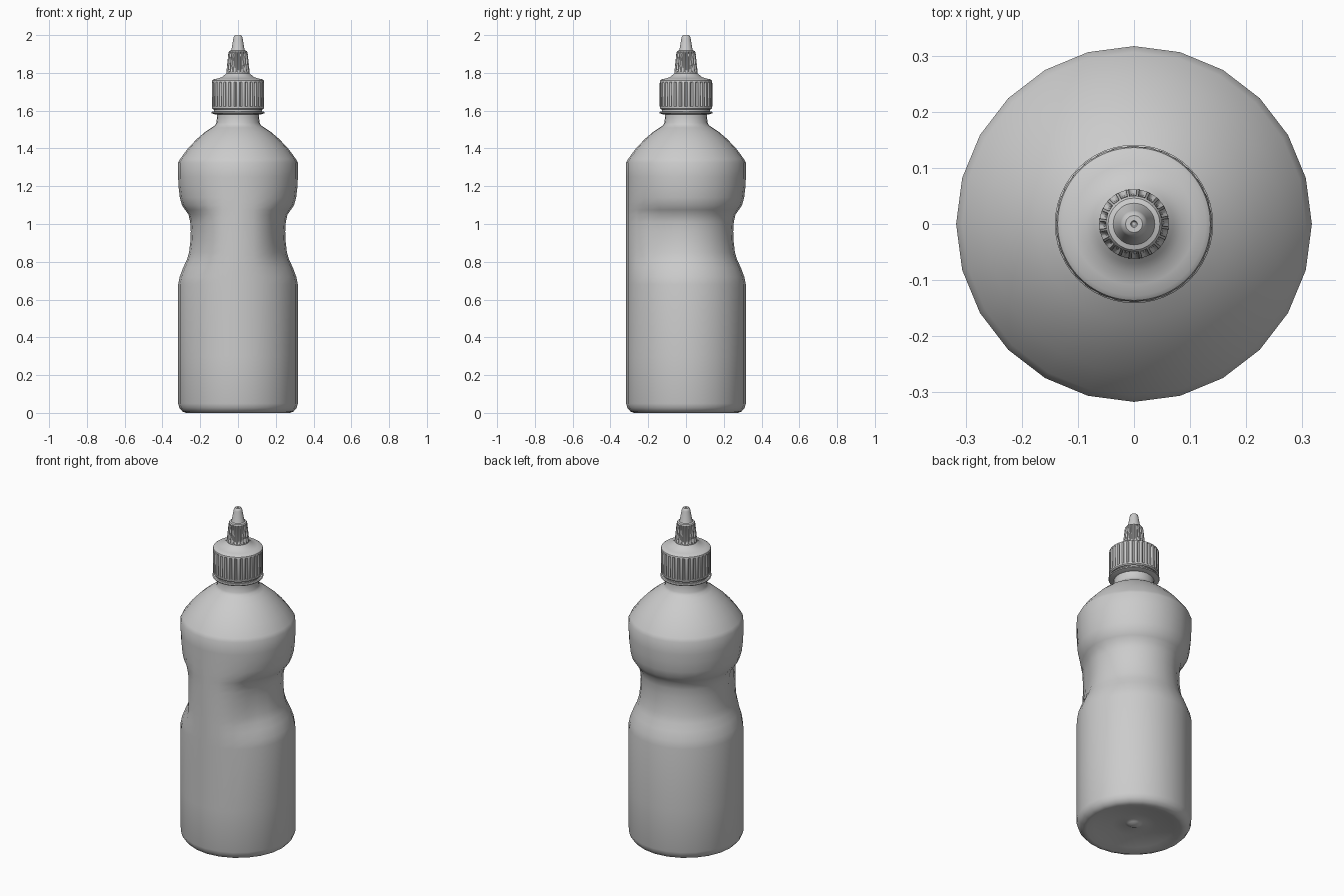
import bpy, bmesh, math


def lathe(name, profile, segs, shape=None, sharp=35):
    """Revolve (r, z) points round z; shape(r, z, i, angle) may change the radius."""
    bm = bmesh.new()
    rings = []
    for r, z in profile:
        if r == 0:
            rings.append([bm.verts.new((0, 0, z))] * segs)
            continue
        ring = []
        for i in range(segs):
            a = 2 * math.pi * i / segs
            q = shape(r, z, i, a) if shape else r
            ring.append(bm.verts.new((q * math.cos(a), q * math.sin(a), z)))
        rings.append(ring)
    for lo, hi in zip(rings, rings[1:]):
        for i in range(segs):
            j = (i + 1) % segs
            face = list(dict.fromkeys((lo[i], lo[j], hi[j], hi[i])))
            bm.faces.new(face)
    bmesh.ops.recalc_face_normals(bm, faces=bm.faces)
    mesh = bpy.data.meshes.new(name)
    bm.to_mesh(mesh)
    bm.free()
    ob = bpy.data.objects.new(name, mesh)
    bpy.context.collection.objects.link(ob)
    bpy.ops.object.select_all(action='DESELECT')
    ob.select_set(True)
    bpy.context.view_layer.objects.active = ob
    bpy.ops.object.shade_smooth_by_angle(angle=math.radians(sharp))
    return ob


# Bottle body: round waist at the sides and back, straight panel at the front
FULL = 0.317


def grip(r, z, i, a):
    if not 0.68 < z < 1.3:
        return r
    off = abs(math.degrees(math.atan2(math.cos(a), -math.sin(a))))
    t = min(1, max(0, (off - 15) / 45))
    return FULL + (r - FULL) * t * t * (3 - 2 * t)


body = [(0, 0.022), (0.02, 0.022), (0.035, 0.03), (0.05, 0.037), (0.12, 0.03),
        (0.22, 0.012), (0.26, 0.001), (0.275, 0), (0.295, 0.008), (0.31, 0.026),
        (FULL, 0.05), (FULL, 0.3), (FULL, 0.68), (0.309, 0.72), (0.29, 0.77),
        (0.271, 0.81), (0.259, 0.85), (0.252, 0.91), (0.25, 0.96), (0.253, 1.01),
        (0.262, 1.05), (0.28, 1.075), (0.297, 1.1), (0.308, 1.14), (0.315, 1.2),
        (FULL, 1.25), (FULL, 1.325), (0.306, 1.345), (0.265, 1.4), (0.22, 1.448),
        (0.175, 1.487), (0.14, 1.51), (0.122, 1.522), (0.115, 1.535), (0.111, 1.565),
        (0.11, 1.65), (0, 1.65)]
lathe("bottle_body", body, 24, grip)

# Thin neck flange and the retaining band below the cap
lathe("neck_flange", [(0.105, 1.578), (0.12, 1.58), (0.139, 1.586), (0.141, 1.592),
                      (0.136, 1.596), (0.105, 1.596)], 48)
lathe("retaining_band", [(0.105, 1.592), (0.127, 1.592), (0.127, 1.618)], 48)


# Screw cap with vertical grooves
def cap_grooves(r, z, i, a):
    return r - 0.007 if 1.622 < z < 1.75 and i % 4 == 0 else r


cap = [(0.105, 1.606), (0.132, 1.606), (0.138, 1.612), (0.138, 1.621), (0.139, 1.623),
       (0.139, 1.745), (0.138, 1.752), (0.136, 1.76), (0.128, 1.766), (0.108, 1.77),
       (0.085, 1.778), (0.07, 1.79), (0.06, 1.8), (0, 1.8)]
lathe("screw_cap", cap, 120, cap_grooves)


# Twist nozzle: ribbed collar and tapered tip
def nozzle_ribs(r, z, i, a):
    return r - 0.006 if 1.81 < z < 1.9 and i % 4 < 2 else r


nozzle = [(0, 1.792), (0.058, 1.792), (0.062, 1.796), (0.062, 1.804), (0.061, 1.812),
          (0.052, 1.898), (0.05, 1.91), (0.046, 1.916), (0.037, 1.919), (0.034, 1.926),
          (0.024, 1.985), (0.021, 1.995), (0.015, 2.0), (0.006, 2.0), (0.004, 1.996),
          (0, 1.996)]
lathe("twist_nozzle", nozzle, 80, nozzle_ribs)
